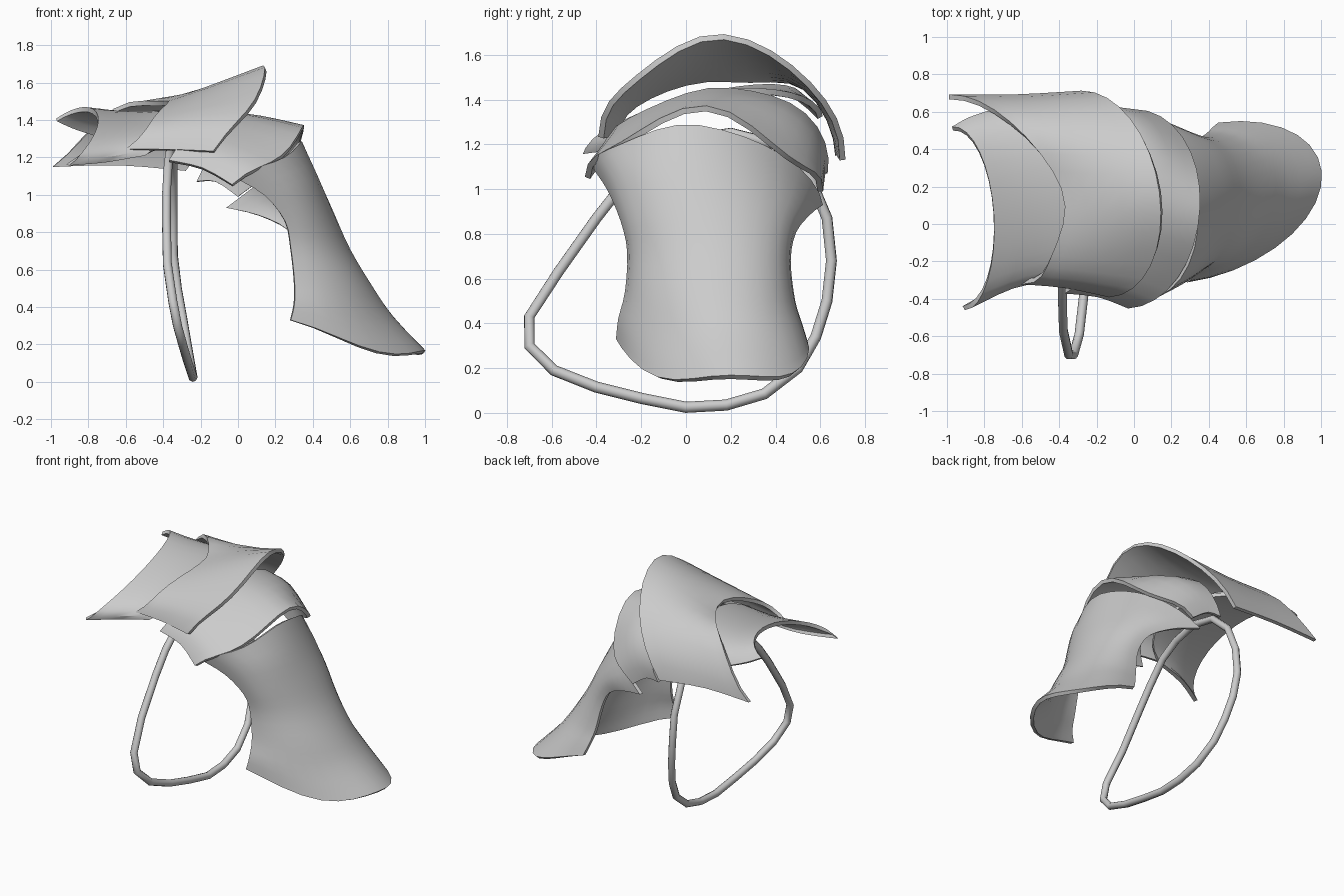
import bpy, bmesh, math
from mathutils import Vector

if "Cube" in bpy.data.objects:
    bpy.data.objects.remove(bpy.data.objects["Cube"])

metal = bpy.data.materials.new("plain_grey")
metal.diffuse_color = (0.6, 0.6, 0.6, 1)
metal.use_nodes = True
metal.node_tree.nodes["Principled BSDF"].inputs["Base Color"].default_value = metal.diffuse_color


def finish(ob, angle):
    """Bake modifiers or curve to a mesh, then smooth with sharp rims."""
    bpy.ops.object.select_all(action='DESELECT')
    ob.select_set(True)
    bpy.context.view_layer.objects.active = ob
    bpy.ops.object.convert(target='MESH')
    bpy.ops.object.shade_smooth_by_angle(angle=math.radians(angle))


def arch(front, crown, back, sag_front=(0, 0), sag_back=(0, 0), n=16):
    """Half-ellipse section from front edge over the crown to back edge.
    Each sag is an (x, z) offset of that flank."""
    f, a, b = Vector(front), Vector(crown), Vector(back)
    c = (f + b) / 2
    pts = []
    for i in range(n + 1):
        t = math.pi * i / n
        p = c + (a - c) * math.sin(t) - (b - f) / 2 * math.cos(t)
        dx, dz = sag_front if i < n / 2 else sag_back
        p += Vector((dx, 0, dz)) * math.sin(2 * t) ** 2
        pts.append(p)
    return pts


def spline(p0, p1, p2, p3, t):
    return 0.5 * (2 * p1 + (p2 - p0) * t + (2 * p0 - 5 * p1 + 4 * p2 - p3) * t * t
                  + (3 * p1 - p0 - 3 * p2 + p3) * t ** 3)


def plate(name, rows, steps=3, thick=0.026):
    """Loft arched rows into a curved armour plate with thickness."""
    secs = [arch(*r) for r in rows]
    last = len(secs) - 1
    grid = []
    for k in range(last):
        q = [secs[max(0, min(last, k + d))] for d in (-1, 0, 1, 2)]
        for s in range(steps):
            grid.append([spline(*ps, s / steps) for ps in zip(*q)])
    grid.append(secs[-1])
    bm = bmesh.new()
    vs = [[bm.verts.new(p) for p in row] for row in grid]
    for r0, r1 in zip(vs, vs[1:]):
        for j in range(len(r0) - 1):
            bm.faces.new((r0[j], r1[j], r1[j + 1], r0[j + 1]))
    me = bpy.data.meshes.new(name)
    bm.to_mesh(me)
    bm.free()
    me.materials.append(metal)
    ob = bpy.data.objects.new(name, me)
    bpy.context.collection.objects.link(ob)
    mod = ob.modifiers.new("thickness", 'SOLIDIFY')
    mod.thickness = thick
    mod.offset = 0
    finish(ob, 40)


# Long upper-arm guard, flared at the top and bottom
plate("arm_guard", [
    ((-0.01, -0.40, 1.09), (0.33, 0.06, 1.28), (-0.06, 0.60, 0.93), (0, -0.06), (0, 0)),
    ((0.14, -0.34, 1.00), (0.42, 0.09, 1.08), (0.11, 0.545, 0.89)),
    ((0.25, -0.28, 0.86), (0.50, 0.10, 0.90), (0.27, 0.48, 0.81)),
    ((0.28, -0.25, 0.72), (0.59, 0.11, 0.70), (0.35, 0.455, 0.68)),
    ((0.30, -0.26, 0.54), (0.71, 0.13, 0.50), (0.39, 0.475, 0.50)),
    ((0.30, -0.29, 0.42), (0.82, 0.16, 0.34), (0.42, 0.505, 0.40), (0, -0.03), (0, -0.01)),
    ((0.28, -0.30, 0.33), (0.99, 0.20, 0.16), (0.45, 0.53, 0.32), (0, -0.055), (0, -0.035))])

# Overlapping plate between arm guard and shoulder
plate("middle_plate", [
    ((-0.37, -0.36, 1.18), (-0.12, 0.20, 1.44), (-0.22, 0.62, 1.07), (0, -0.04), (0, 0.02)),
    ((-0.19, -0.38, 1.14), (0.12, 0.16, 1.41), (-0.12, 0.61, 1.07), (0, -0.05), (0, 0)),
    ((-0.03, -0.44, 1.05), (0.35, 0.09, 1.36), (0.00, 0.60, 0.99), (0, -0.08), (0, -0.10))])

# Broad top shoulder plate rising toward the arm
plate("shoulder_plate", [
    ((-0.60, -0.31, 1.24), (-0.385, 0.19, 1.49), (-0.99, 0.68, 1.15), (-0.07, -0.02), (-0.02, 0.08)),
    ((-0.37, -0.33, 1.24), (-0.18, 0.17, 1.56), (-0.64, 0.68, 1.16), (-0.03, -0.03), (0, 0.03)),
    ((-0.13, -0.38, 1.23), (0.14, 0.17, 1.68), (-0.28, 0.70, 1.13), (0, -0.07), (0, -0.03))])

# Collar plate toward the neck, with pointed corners
plate("collar_plate", [
    ((-0.91, -0.45, 1.16), (-0.75, 0.05, 1.41), (-0.97, 0.51, 1.40)),
    ((-0.70, -0.34, 1.18), (-0.54, 0.10, 1.41), (-0.88, 0.56, 1.36)),
    ((-0.50, -0.30, 1.21), (-0.33, 0.14, 1.43), (-0.76, 0.60, 1.32))])

# Strap loop hanging beneath the plates, as (y, z) points
loop = [(-0.70, 0.30), (-0.70, 0.43), (-0.57, 0.63), (-0.40, 0.87), (-0.29, 1.01),
        (-0.15, 1.15), (0.0, 1.22), (0.2, 1.25), (0.4, 1.20), (0.55, 1.06),
        (0.63, 0.87), (0.65, 0.68), (0.63, 0.50), (0.58, 0.34), (0.50, 0.20),
        (0.35, 0.085), (0.18, 0.035), (0.0, 0.025), (-0.2, 0.065), (-0.4, 0.115),
        (-0.59, 0.19)]
cu = bpy.data.curves.new("strap_loop", 'CURVE')
cu.dimensions = '3D'
cu.bevel_depth = 0.025
cu.bevel_resolution = 2
sp = cu.splines.new('POLY')
sp.points.add(len(loop) - 1)
for pt, (y, z) in zip(sp.points, loop):
    x = -0.365 + 0.13 * max(0.0, 1 - z / 0.7) ** 1.4
    # the front and back strands hang slightly apart
    x += 0.018 * max(-1.0, min(1.0, y / 0.3)) * min(1.0, z / 0.3)
    pt.co = (x, y, z, 1)
sp.use_cyclic_u = True
cu.materials.append(metal)
strap = bpy.data.objects.new("strap_loop", cu)
bpy.context.collection.objects.link(strap)
finish(strap, 65)
